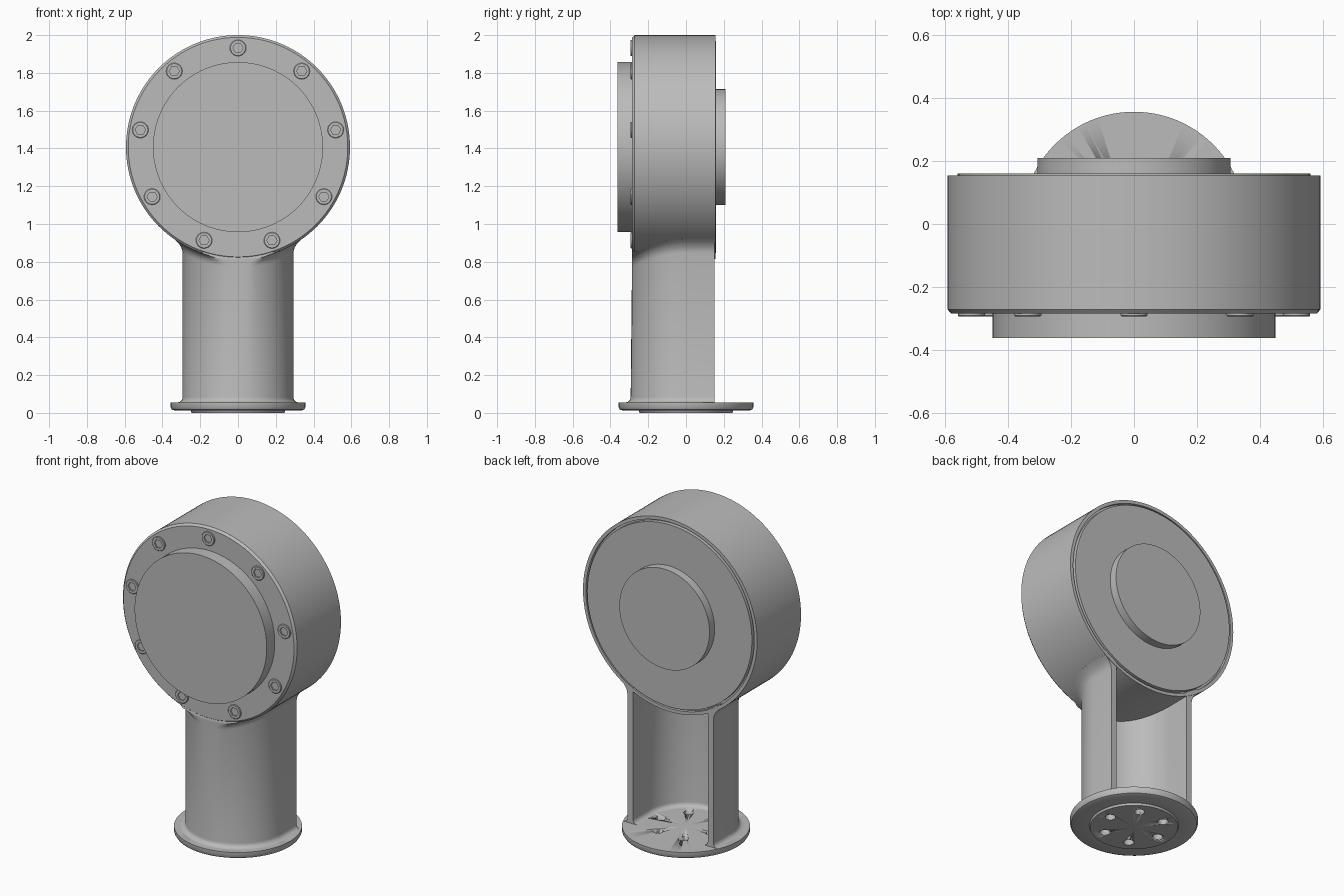
import bpy, bmesh
from math import sin, cos, pi, radians, sqrt, atan2
from mathutils import Matrix, Vector

cube = bpy.data.objects.get("Cube")
if cube:
    bpy.data.objects.remove(cube, do_unlink=True)

grey = bpy.data.materials.new("plain grey")
grey.use_nodes = True
grey.diffuse_color = (0.5, 0.5, 0.5, 1)
grey.node_tree.nodes["Principled BSDF"].inputs["Base Color"].default_value = (0.5, 0.5, 0.5, 1)

HEAD_Z, HEAD_R, FRONT = 1.407, 0.593, 0.285
FACING = Matrix.Translation((0, 0, HEAD_Z)) @ Matrix.Rotation(pi / 2, 4, 'X')


def finish(name, bm, matrix=Matrix()):
    """Turn a bmesh into a smooth-shaded object with sharp edges kept."""
    bmesh.ops.recalc_face_normals(bm, faces=bm.faces)
    bm.transform(matrix)
    mesh = bpy.data.meshes.new(name)
    bm.to_mesh(mesh)
    bm.free()
    mesh.materials.append(grey)
    obj = bpy.data.objects.new(name, mesh)
    bpy.context.collection.objects.link(obj)
    bpy.ops.object.select_all(action='DESELECT')
    obj.select_set(True)
    bpy.context.view_layer.objects.active = obj
    bpy.ops.object.shade_smooth_by_angle(angle=radians(32))
    return obj


def lathe(profile, steps=96):
    """Spin (radius, height) points around z."""
    bm = bmesh.new()
    verts = [bm.verts.new((r, 0, h)) for r, h in profile]
    edges = [bm.edges.new(pair) for pair in zip(verts, verts[1:])]
    bmesh.ops.spin(bm, geom=verts + edges, cent=(0, 0, 0), axis=(0, 0, 1),
                   angle=2 * pi, steps=steps)
    bmesh.ops.remove_doubles(bm, verts=bm.verts, dist=1e-5)
    return bm


# Round head: shell with chamfered front and a lipped back, then its discs
finish("head_shell", lathe([
    (0, FRONT), (0.581, FRONT), (HEAD_R, FRONT - 0.013), (HEAD_R, -0.155),
    (0.573, -0.155), (0.573, -0.135), (0, -0.135)], 128), FACING)
finish("back_plate", lathe([(0, -0.13), (0.561, -0.13), (0.561, -0.16), (0, -0.16)]), FACING)
finish("back_cap", lathe([(0, -0.15), (0.307, -0.15), (0.307, -0.21), (0, -0.21)]), FACING)
finish("front_cap", lathe([(0, 0.27), (0.45, 0.27), (0.45, 0.363), (0, 0.363)]), FACING)

# Ring of nine bolts with hexagonal sockets
bm = lathe([(0.043, -0.002), (0.043, 0.006), (0.04, 0.009), (0.027, 0.009),
            (0.027, 0.001), (0, 0.001)], 24)
for v in bm.verts:
    r = Vector(v.co.xy).length
    if 0.01 < r < 0.03:
        turn = atan2(v.co.y, v.co.x) % (pi / 3) - pi / 6
        v.co.xy *= cos(pi / 6) / cos(turn)
first = finish("bolt_1", bm)
for i in range(9):
    bolt = first if i == 0 else bpy.data.objects.new(f"bolt_{i + 1}", first.data)
    if i:
        bpy.context.collection.objects.link(bolt)
    a = i * 2 * pi / 9
    bolt.matrix_world = FACING @ Matrix.Translation((0.525 * sin(a), 0.525 * cos(a), FRONT))

# Foot flange with a shallow boss and six through holes
flange = finish("foot_flange", lathe([
    (0, 0), (0.245, 0), (0.25, 0.012), (0.335, 0.012), (0.35, 0.018),
    (0.357, 0.03), (0.357, 0.055), (0, 0.055)]))
bm = bmesh.new()
for i in range(6):
    place = Matrix.Rotation(i * pi / 3, 4, 'Z') @ Matrix.Translation((0.172, 0, 0.03))
    bmesh.ops.create_cone(bm, cap_ends=True, segments=20, radius1=0.029,
                          radius2=0.029, depth=0.2, matrix=place)
cutter = finish("hole_cutter", bm)
cutter.hide_render = True
cutter.hide_set(True)
cut = flange.modifiers.new("holes", 'BOOLEAN')
cut.object = cutter
cut.operation = 'DIFFERENCE'
cut.solver = 'EXACT'

# Column: a U-shaped wall, open at the back, flared into flange and head
OUTER, INNER, BACK, FLANGE_TOP = 0.293, 0.255, 0.152, 0.055


def u_line(radius, side):
    """Points and flare directions along one face of the wall."""
    pts = [(Vector((-radius, BACK)), Vector((-side, 0)))]
    for i in range(41):
        a = pi + i * pi / 40
        n = Vector((cos(a), sin(a)))
        pts.append((n * radius, n * side))
    return pts + [(Vector((radius, BACK)), Vector((side, 0)))]


def flare(h, r):
    return r - sqrt(max(0, r * r - (r - h) ** 2)) if h < r else 0


section = u_line(OUTER, 1) + u_line(INNER, -1)[::-1]
FOOT_R, NECK_R = 0.028, 0.045
steps = (0, 0.08, 0.2, 0.4, 0.65, 1)
rows = [("foot", -0.01)] + [("foot", s * FOOT_R) for s in steps]
rows += [("neck", s * NECK_R) for s in reversed(steps)] + [("neck", -0.03)]

bm = bmesh.new()
rings = []
for kind, h in rows:
    ring = []
    for i, (p, n) in enumerate(section):
        if kind == "foot":
            q = p + n * flare(max(h, 0), FOOT_R)
            z = FLANGE_TOP + h
        else:
            outside = i < len(section) / 2
            q = p + n * (flare(max(h, 0), NECK_R) if outside else 0)
            q.y = max(q.y, -FRONT - 0.001 if h >= 0 else -FRONT + 0.01)
            z = HEAD_Z - sqrt(HEAD_R ** 2 - q.x ** 2) - h
        ring.append(bm.verts.new((q.x, q.y, z)))
    rings.append(ring)
for low, high in zip(rings, rings[1:]):
    for i in range(len(low)):
        j = (i + 1) % len(low)
        bm.faces.new((low[i], low[j], high[j], high[i]))
bm.faces.new(rings[0])
bm.faces.new(rings[-1])
finish("column", bm)
